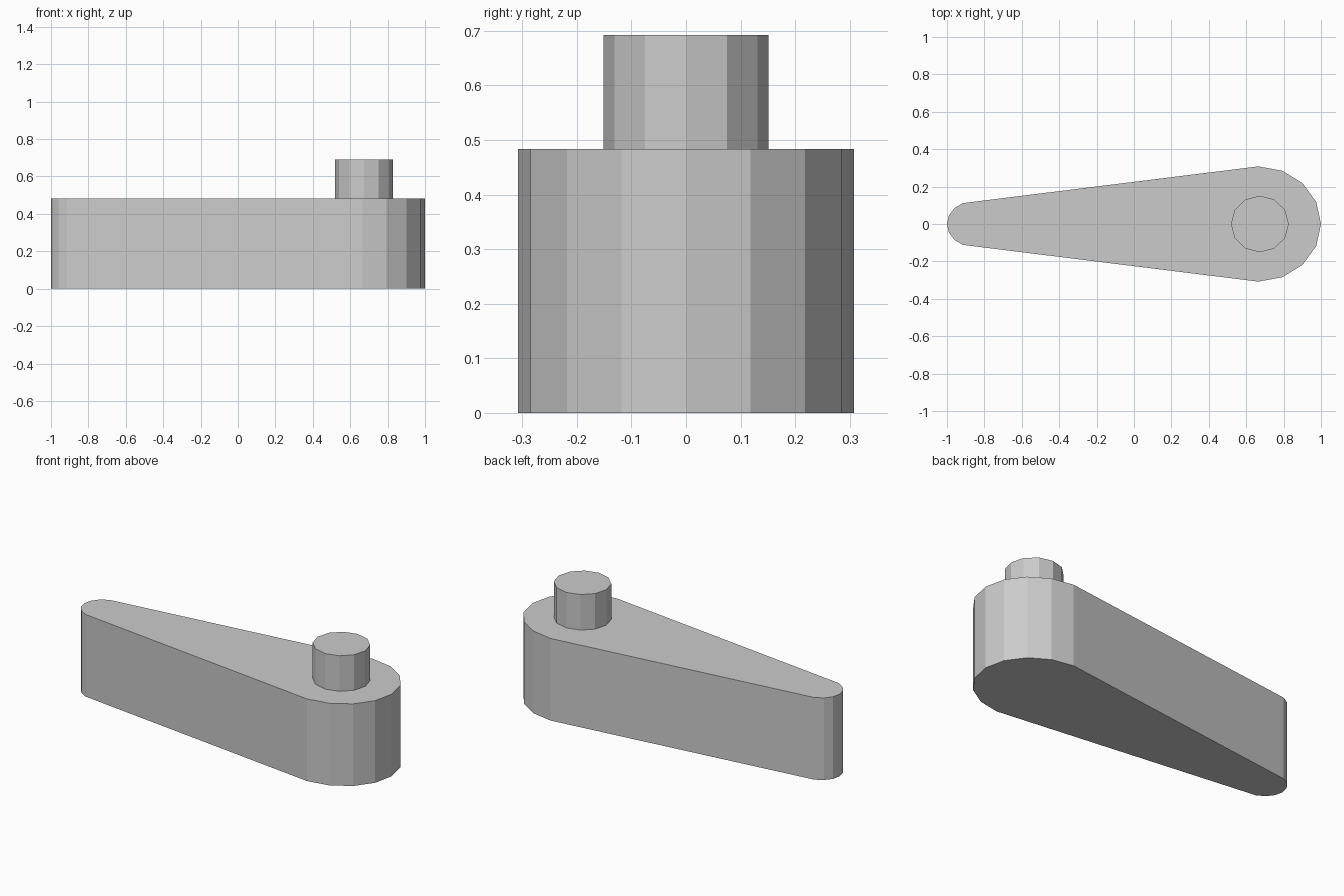
import bpy
import bmesh
from math import cos, sin, radians

cube = bpy.data.objects.get("Cube")
if cube:
    bpy.data.objects.remove(cube, do_unlink=True)

grey = bpy.data.materials.new("light_grey")
grey.use_nodes = True
grey.diffuse_color = (0.6, 0.6, 0.6, 1)
grey.node_tree.nodes["Principled BSDF"].inputs["Base Color"].default_value = (0.6, 0.6, 0.6, 1)


def arc(cx, rx, ry, start, stop, step):
    """Points on an ellipse centred on the x axis, angles in degrees."""
    count = round((stop - start) / step) + 1
    angles = [radians(start + i * step) for i in range(count)]
    return [(cx + rx * cos(a), ry * sin(a)) for a in angles]


def extrude_outline(name, outline, bottom, top):
    """Solid with flat faces from an anticlockwise outline."""
    bm = bmesh.new()
    face = bm.faces.new([bm.verts.new((x, y, bottom)) for x, y in outline])
    raised = bmesh.ops.extrude_face_region(bm, geom=[face], use_keep_orig=True)
    for item in raised["geom"]:
        if isinstance(item, bmesh.types.BMVert):
            item.co.z = top
    bmesh.ops.recalc_face_normals(bm, faces=bm.faces)
    mesh = bpy.data.meshes.new(name)
    bm.to_mesh(mesh)
    bm.free()
    mesh.materials.append(grey)
    obj = bpy.data.objects.new(name, mesh)
    bpy.context.collection.objects.link(obj)
    return obj


# Tapered arm: wide rounded end joined to a narrow rounded tip
wide_end = arc(0.665, 0.335, 0.308, -90, 90, 22.5)
narrow_tip = arc(-0.861, 0.139, 0.121, 112.5, 247.5, 22.5)
extrude_outline("tapered_arm", wide_end + narrow_tip, 0, 0.483)

# Twelve-sided pin standing on the wide end
extrude_outline("pin", arc(0.673, 0.155, 0.151, 0, 330, 30), 0.483, 0.692)
